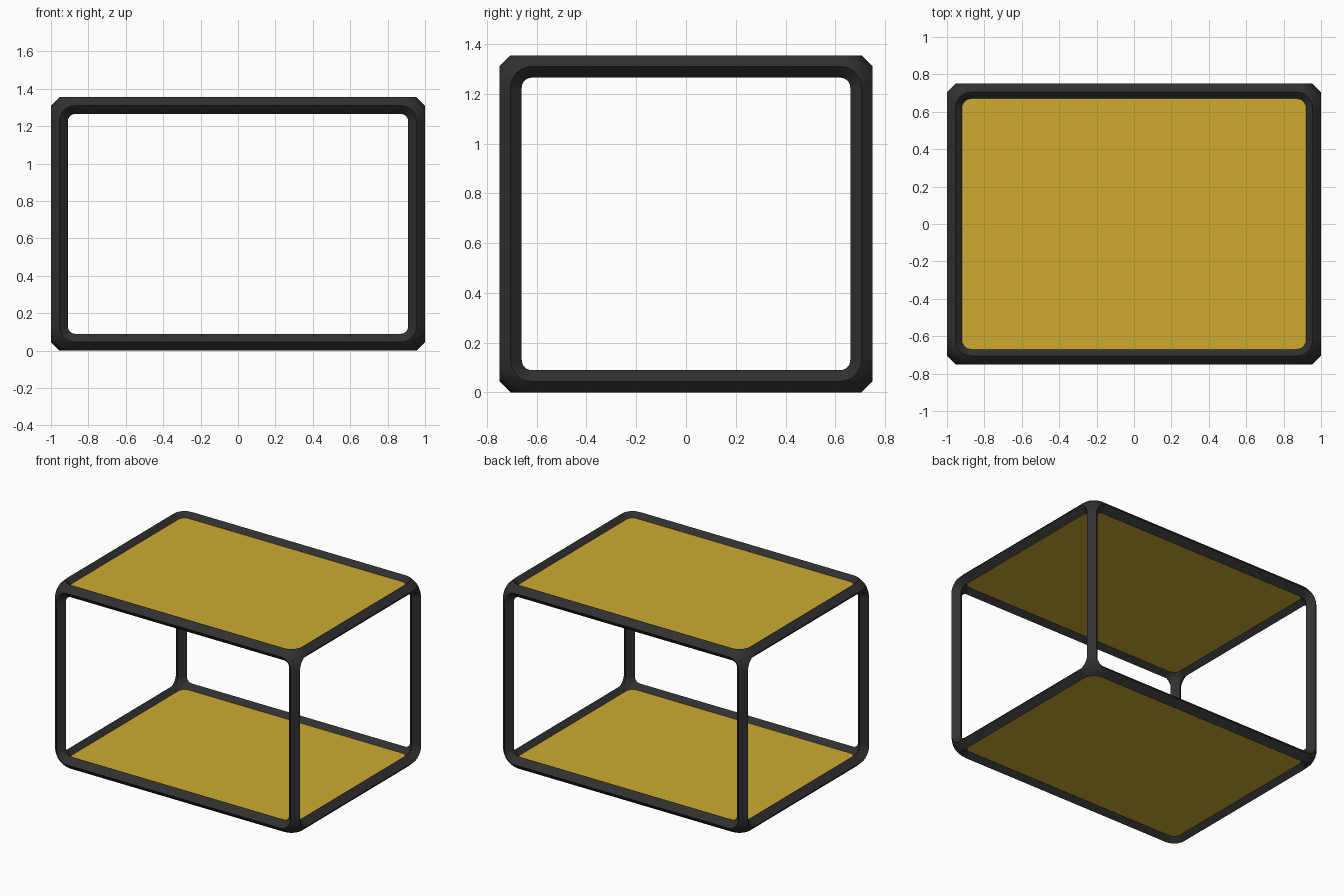
import bpy, bmesh, math
from itertools import product
from mathutils import Vector

cube = bpy.data.objects.get("Cube")
if cube:
    bpy.data.objects.remove(cube, do_unlink=True)

HALF = Vector((1.0, 0.75, 0.6775))   # half the outer size
R = 0.045                            # half width of the diamond tubes
REACH = 0.13                         # how far a corner fitting runs along each tube
BEND = REACH - R                     # centreline radius of the elbows
STEPS = 6
MID = Vector((0, 0, HALF.z))


def material(name, colour):
    m = bpy.data.materials.new(name)
    m.use_nodes = True
    m.diffuse_color = (*colour, 1)
    bsdf = m.node_tree.nodes["Principled BSDF"]
    bsdf.inputs["Base Color"].default_value = (*colour, 1)
    bsdf.inputs["Roughness"].default_value = 0.6
    return m


BLACK = material("charcoal black", (0.03, 0.03, 0.03))
YELLOW = material("mustard yellow", (0.61, 0.41, 0.028))


def finish(name, bm, mat):
    bmesh.ops.remove_doubles(bm, verts=bm.verts, dist=0.0001)
    bmesh.ops.recalc_face_normals(bm, faces=bm.faces)
    mesh = bpy.data.meshes.new(name)
    bm.to_mesh(mesh)
    bm.free()
    mesh.materials.append(mat)
    obj = bpy.data.objects.new(name, mesh)
    bpy.context.collection.objects.link(obj)
    bpy.ops.object.select_all(action="DESELECT")
    obj.select_set(True)
    bpy.context.view_layer.objects.active = obj
    bpy.ops.object.shade_smooth_by_angle(angle=math.radians(35))


def bridge(bm, rings, closed):
    rings = [[bm.verts.new(p) for p in ring] for ring in rings]
    n = len(rings[0])
    for a, b in zip(rings, rings[1:]):
        for i in range(n if closed else n - 1):
            j = (i + 1) % n
            bm.faces.new((a[i], a[j], b[j], b[i]))
    return rings


def unit(axis):
    return Vector([float(i == axis) for i in range(3)])


def side_name(signs, axes):
    words = (("right", "left"), ("front", "back"), ("bottom", "top"))
    return "_".join(words[a][signs[a] > 0] for a in sorted(axes, reverse=True))


# Straight diamond tubes, four along each axis
for axis in range(3):
    u, v = [a for a in range(3) if a != axis]
    for su, sv in product((-1, 1), repeat=2):
        signs = [0, 0, 0]
        signs[u], signs[v] = su, sv
        centre = MID + unit(u) * su * (HALF[u] - R) + unit(v) * sv * (HALF[v] - R)
        section = (unit(u) * R, unit(v) * R, -unit(u) * R, -unit(v) * R)
        half_length = HALF[axis] - REACH
        bm = bmesh.new()
        rings = bridge(bm, [[centre + unit(axis) * s * half_length + p for p in section]
                            for s in (-1, 1)], True)
        for ring in rings:
            bm.faces.new(ring)
        finish(side_name(signs, (u, v)) + "_rail" if axis < 2
               else side_name(signs, (u, v)) + "_post", bm, BLACK)


def elbow_ring(a, b, t, offsets):
    """Points across a bend between axes a and b, measured inward from the corner."""
    c = 3 - a - b
    out = -unit(a) * math.cos(t) - unit(b) * math.sin(t)
    hub = (unit(a) + unit(b)) * REACH + unit(c) * R
    return [hub + out * (BEND + r) + unit(c) * w for r, w in offsets]


DIAMOND = ((R, 0), (0, R), (-R, 0), (0, -R))
ANGLES = [i * math.pi / 2 / STEPS for i in range(STEPS + 1)]

# Three-way corner fittings: three elbows under a rounded cap
for signs in product((-1, 1), repeat=3):
    bm = bmesh.new()
    rim = []
    for a, b in ((0, 1), (1, 2), (2, 0)):
        bridge(bm, [elbow_ring(a, b, t, DIAMOND) for t in ANGLES], True)
        rim += [elbow_ring(a, b, t, ((0, -R),))[0] for t in reversed(ANGLES)]
    # The rim runs around the cap in order of angle about the corner diagonal
    hub = Vector((REACH,) * 3)
    radius = (rim[0] - hub).length
    diagonal = Vector((-1, -1, -1)).normalized()
    e1 = diagonal.orthogonal().normalized()
    e2 = diagonal.cross(e1)
    rim.sort(key=lambda p: math.atan2((p - hub).dot(e2), (p - hub).dot(e1)))
    pole = hub + diagonal * radius
    inner = [[hub + (p.lerp(pole, k) - hub).normalized() * radius for p in rim]
             for k in (0.33, 0.67)]
    cap = bridge(bm, [rim] + inner, True)
    tip = bm.verts.new(pole)
    for i, v in enumerate(cap[-1]):
        bm.faces.new((v, cap[-1][(i + 1) % len(rim)], tip))
    # Place the fitting in its own corner, mirrored as needed
    for v in bm.verts:
        v.co = MID + Vector([s * (h - c) for s, h, c in zip(signs, HALF, v.co)])
    finish(side_name(signs, (0, 1, 2)) + "_corner", bm, BLACK)

# Thin shelf panels held between the rails
for name, z in (("bottom_panel", R), ("top_panel", 2 * HALF.z - R)):
    bm = bmesh.new()
    bmesh.ops.create_cube(bm, size=1)
    for v in bm.verts:
        v.co = Vector((v.co.x * 1.88, v.co.y * 1.38, z + v.co.z * 0.02))
    finish(name, bm, YELLOW)
